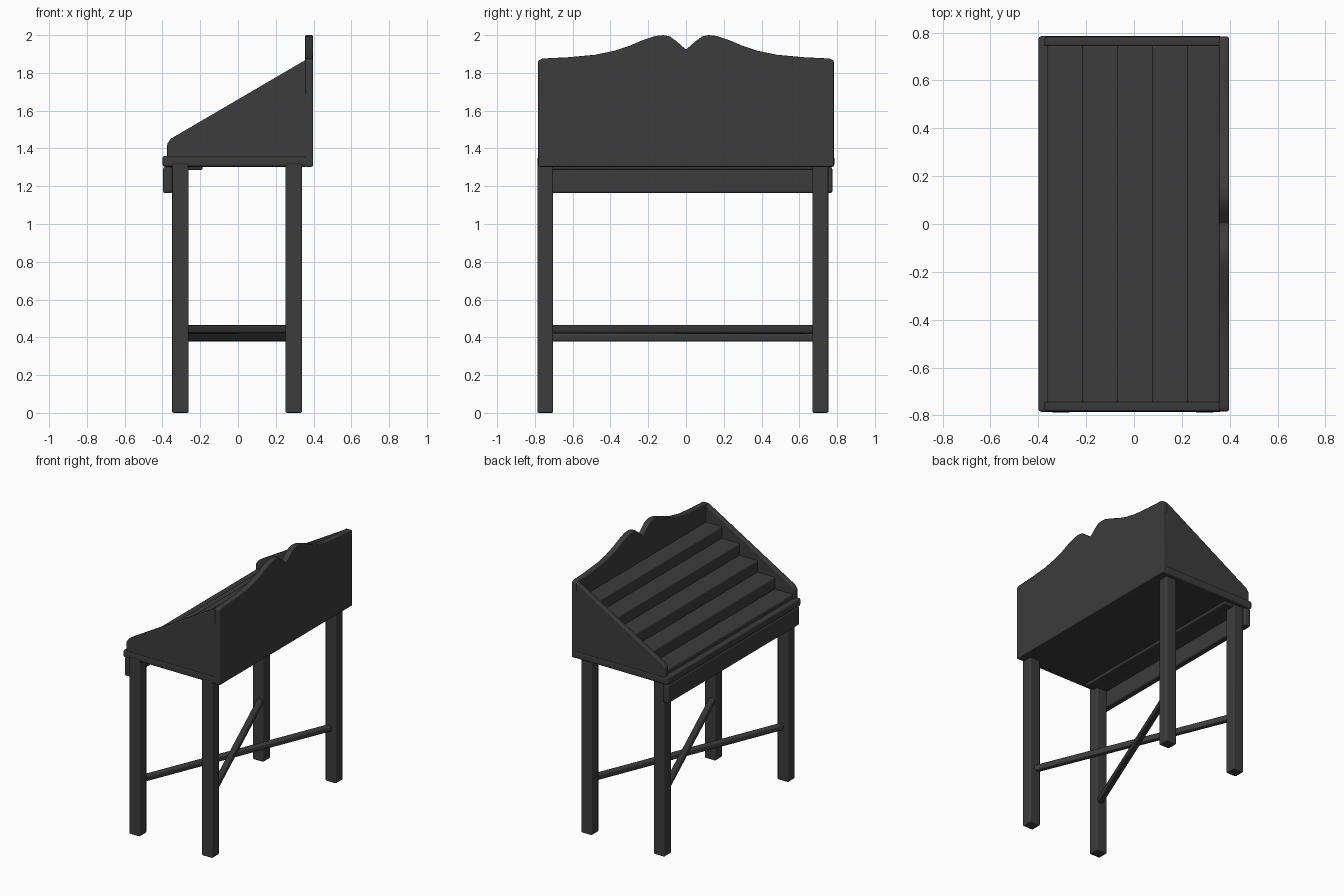
import bpy, bmesh
from mathutils import Vector

if "Cube" in bpy.data.objects:
    bpy.data.objects.remove(bpy.data.objects["Cube"])

mat = bpy.data.materials.new("dark_wood")
mat.diffuse_color = (0.045, 0.045, 0.045, 1)
mat.use_nodes = True
mat.node_tree.nodes["Principled BSDF"].inputs["Base Color"].default_value = mat.diffuse_color


def finish(bm, name, bevel):
    bmesh.ops.recalc_face_normals(bm, faces=bm.faces)
    mesh = bpy.data.meshes.new(name)
    bm.to_mesh(mesh)
    bm.free()
    ob = bpy.data.objects.new(name, mesh)
    bpy.context.collection.objects.link(ob)
    mesh.materials.append(mat)
    for p in mesh.polygons:
        p.use_smooth = True
    b = ob.modifiers.new("rounded_edges", 'BEVEL')
    b.width, b.segments, b.limit_method = bevel, 2, 'ANGLE'
    n = ob.modifiers.new("normals", 'WEIGHTED_NORMAL')
    n.keep_sharp = True
    return ob


def box(name, lo, hi, bevel=0.008):
    lo, hi = Vector(lo), Vector(hi)
    bm = bmesh.new()
    bmesh.ops.create_cube(bm, size=1)
    for v in bm.verts:
        v.co = (lo + hi) / 2 + v.co * (hi - lo)
    return finish(bm, name, bevel)


def slab(name, points, offset, bevel=0.008):
    """Extrude a flat outline along an offset."""
    bm = bmesh.new()
    face = bm.faces.new([bm.verts.new(p) for p in points])
    new = bmesh.ops.extrude_face_region(bm, geom=[face])["geom"]
    bmesh.ops.translate(bm, vec=offset,
                        verts=[g for g in new if isinstance(g, bmesh.types.BMVert)])
    return finish(bm, name, bevel)


def bar(name, a, b, size=0.043):
    """Square bar between two points."""
    a, b = Vector(a), Vector(b)
    d = (b - a).normalized()
    side = d.cross(Vector((0, 0, 1))) * size / 2
    up = Vector((0, 0, size / 2))
    return slab(name, [a - side - up, a + side - up, a + side + up, a - side + up],
                b - a, 0.01)


# four square legs
for xn, x in (("front", -0.305), ("rear", 0.295)):
    for yn, y in (("left", -0.745), ("right", 0.712)):
        box(f"{xn}_{yn}_leg", (x - 0.044, y - 0.042, 0), (x + 0.044, y + 0.042, 1.32))

# crossed stretchers, one resting on the other
bar("lower_stretcher", (-0.305, -0.745, 0.40), (0.295, 0.712, 0.40))
bar("upper_stretcher", (0.295, -0.745, 0.443), (-0.305, 0.712, 0.443))

# apron and base board
box("apron", (-0.397, -0.775, 1.163), (-0.345, 0.775, 1.302), 0.012)
box("base_board", (-0.40, -0.785, 1.303), (0.37, 0.785, 1.36), 0.012)

# sloped side panels
outline = [(-0.375, 1.35), (-0.375, 1.425), (-0.355, 1.452), (0.36, 1.87), (0.37, 1.35)]
for n, y in (("left", -0.783), ("right", 0.743)):
    slab(f"{n}_side_panel", [(x, y, z) for x, z in outline], (0, 0.04, 0))

# back panel with scalloped top
half = [(0.05, 1.967), (0.085, 1.993), (0.12, 2.0), (0.165, 1.995), (0.23, 1.973),
        (0.30, 1.943), (0.38, 1.917), (0.48, 1.896), (0.62, 1.883), (0.76, 1.876),
        (0.783, 1.865)]
top = [(-y, z) for y, z in reversed(half)] + [(0, 1.923)] + half
back = [(-0.783, 1.303)] + top + [(0.783, 1.303)]
slab("back_panel", [(0.355, y, z) for y, z in back], (0.042, 0, 0), 0.007)

# five stepped display shelves
edges = [-0.362, -0.217, -0.072, 0.076, 0.222, 0.36]
for i in range(5):
    z = 1.395 + 0.087 * i
    box(f"display_step_{i + 1}", (edges[i], -0.75, z - 0.11),
        (edges[i + 1] + (0.03 if i < 4 else 0), 0.75, z), 0.012)
